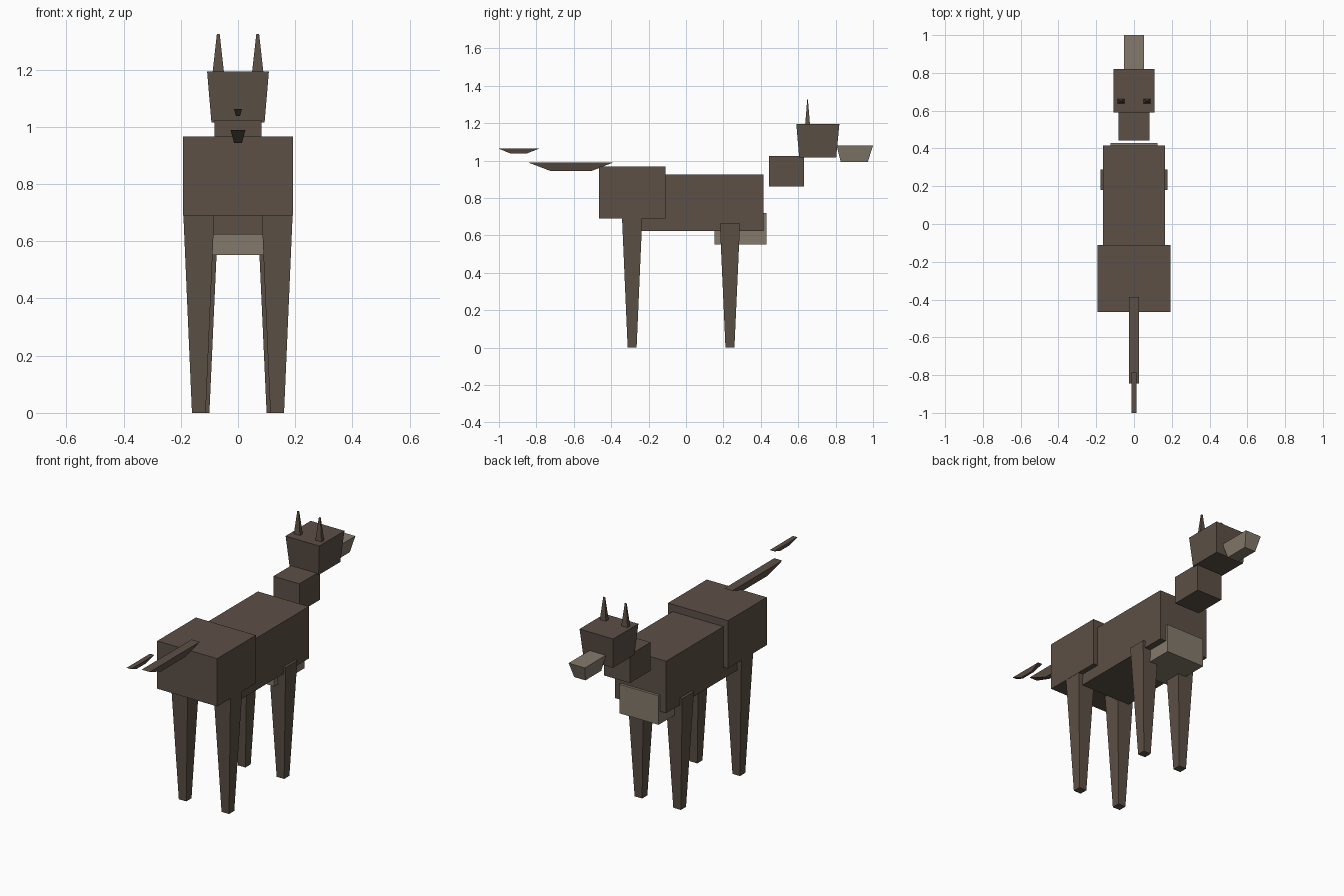
import bpy

if "Cube" in bpy.data.objects:
    bpy.data.objects.remove(bpy.data.objects["Cube"])


def material(name, colour):
    m = bpy.data.materials.new(name)
    m.use_nodes = True
    m.diffuse_color = (*colour, 1)
    m.node_tree.nodes["Principled BSDF"].inputs["Base Color"].default_value = (*colour, 1)
    return m


brown = material("dark brown fur", (0.107, 0.080, 0.061))
pale = material("pale brown fur", (0.231, 0.195, 0.150))


def block(name, mat, z, x, y, top_x=None, top_y=None):
    """Flat-sided block between two heights; the top rectangle may differ from the bottom one."""
    verts = []
    for height, xs, ys in ((z[0], x, y), (z[1], top_x or x, top_y or y)):
        verts += [(xs[0], ys[0], height), (xs[1], ys[0], height),
                  (xs[1], ys[1], height), (xs[0], ys[1], height)]
    faces = [(3, 2, 1, 0), (4, 5, 6, 7)]
    faces += [(i, (i + 1) % 4, (i + 1) % 4 + 4, i + 4) for i in range(4)]
    mesh = bpy.data.meshes.new(name)
    mesh.from_pydata(verts, [], faces)
    mesh.materials.append(mat)
    obj = bpy.data.objects.new(name, mesh)
    bpy.context.collection.objects.link(obj)
    return obj


def around(centre, half):
    return (centre - half, centre + half)


def taper(name, z, x, y, bottom, top):
    """Tapered post; bottom and top are (half width, half depth)."""
    block(name, brown, z, around(x, bottom[0]), around(y, bottom[1]),
          around(x, top[0]), around(y, top[1]))


# Body
block("hips", brown, (0.69, 0.967), (-0.192, 0.192), (-0.465, -0.11))
block("torso", brown, (0.624, 0.925), (-0.163, 0.163), (-0.24, 0.415))
block("chest", pale, (0.552, 0.72), (-0.125, 0.125), (0.153, 0.43))

# Neck, head and muzzle
block("neck", brown, (0.86, 1.024), (-0.083, 0.083), (0.443, 0.632))
block("head", brown, (1.016, 1.194), (-0.093, 0.093), (0.605, 0.803),
      (-0.108, 0.108), (0.59, 0.82))
block("muzzle", pale, (0.993, 1.08), (-0.036, 0.036), (0.827, 0.972),
      (-0.052, 0.052), (0.805, 1.0))

# Tail
block("tail_base", brown, (0.944, 0.99), (-0.014, 0.014), (-0.725, -0.505),
      (-0.026, 0.026), (-0.845, -0.387))
block("tail_tip", brown, (1.038, 1.063), (-0.007, 0.007), (-0.94, -0.85),
      (-0.014, 0.014), (-1.0, -0.786))

# Paired legs and ears
for side, sign in (("left", 1), ("right", -1)):
    taper(side + "_hind_leg", (0, 0.692), sign * 0.137, -0.288, (0.024, 0.024), (0.054, 0.054))
    taper(side + "_fore_leg", (0, 0.664), sign * 0.124, 0.235, (0.024, 0.024), (0.054, 0.054))
    taper(side + "_ear", (1.19, 1.325), sign * 0.069, 0.65, (0.02, 0.013), (0.005, 0.002))
